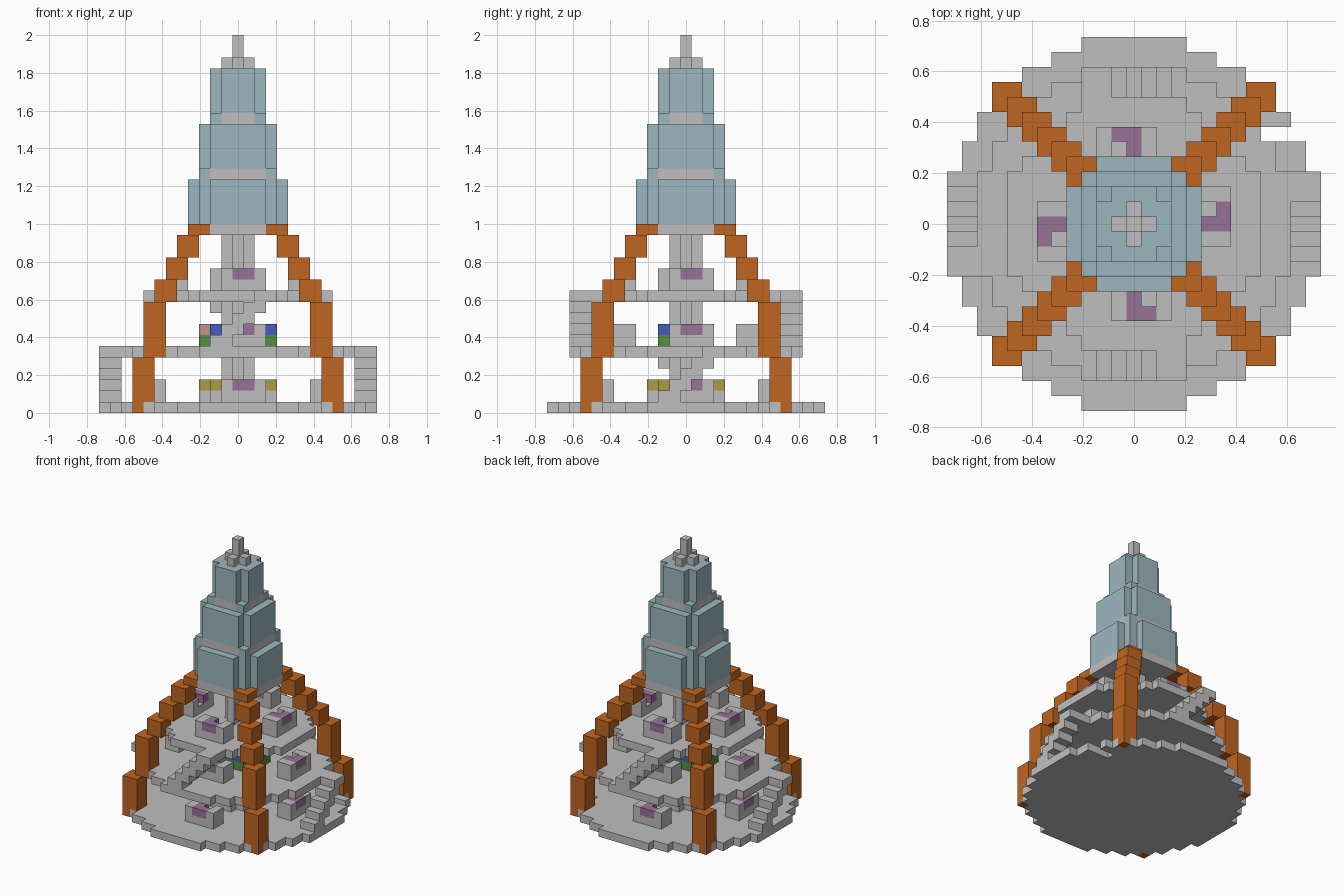
import bpy
import bmesh
from mathutils import Vector

cube = bpy.data.objects.get("Cube")
if cube:
    bpy.data.objects.remove(cube, do_unlink=True)

UNIT = 2 / 34  # edge of one block

COLOURS = {
    "stone_gray": (0.52, 0.52, 0.52),
    "pale_teal": (0.33, 0.48, 0.52),
    "rust_orange": (0.53, 0.13, 0.015),
    "mauve": (0.31, 0.17, 0.31),
    "dull_gold": (0.41, 0.33, 0.07),
    "royal_blue": (0.06, 0.11, 0.54),
    "leaf_green": (0.09, 0.28, 0.05),
    "soft_pink": (0.52, 0.30, 0.26),
}

materials = {}
for name, rgb in COLOURS.items():
    mat = bpy.data.materials.new(name)
    mat.use_nodes = True
    mat.diffuse_color = (*rgb, 1)
    mat.node_tree.nodes["Principled BSDF"].inputs["Base Color"].default_value = (*rgb, 1)
    materials[name] = mat

grid = {}  # block position -> (part, colour)


def put(part, colour, cells):
    for cell in cells:
        grid[cell] = (part, colour)


def disc(limit, z0, z1=None):
    """Blocks whose squared distance from the axis is within limit."""
    z1 = z0 if z1 is None else z1
    span = range(-12, 13)
    return [(x, y, z) for x in span for y in span if x * x + y * y <= limit
            for z in range(z0, z1 + 1)]


def turn(cells, quarters):
    """Rotate blocks about the axis by quarter turns."""
    for _ in range(quarters):
        cells = [(-y, x, z) for x, y, z in cells]
    return cells


# Round floors, with a small gap in the lowest one
put("ground_floor", "stone_gray", disc(154, 0))
for x in (9, 10):
    del grid[(x, 6, 0)]
put("middle_floor", "stone_gray", disc(110, 5))
put("upper_floor", "stone_gray", disc(73, 10))
put("tower_base", "stone_gray", disc(20, 16))

# Core furniture rings
put("lower_ring_base", "stone_gray", disc(10, 1))
put("lower_ring_top", "dull_gold", disc(10, 2))
ring = [c for c in disc(10, 6) if abs(c[1]) < 3]
put("middle_ring_base", "leaf_green", ring)
put("middle_ring_top", "royal_blue", [(x, y, z + 1) for x, y, z in ring])
put("middle_ring_accent", "soft_pink", [(-3, -1, 7), (3, 1, 7)])

# Central column
put("central_column", "stone_gray", disc(1, 1, 15))


# Counters with a coloured corner, facing outwards on each side
def counter(quarters, inner, z):
    outer = inner + 1
    body = [(x, -y, z + h) for x in range(-1, 3) for y in (inner, outer) for h in (0, 1)]
    body.remove((1, -inner, z + 1))
    put("counter", "stone_gray", turn(body, quarters))
    top = [(0, -outer, z + 1), (1, -outer, z + 1), (0, -inner, z + 1)]
    put("counter_accent", "mauve", turn(top, quarters))


for q in range(4):
    counter(q, 7, 1)
    counter(q, 7 if q % 2 else 5, 6)
    counter(q, 5, 11)


# Stairs, five steps each, ending in a landing
def stairs(part, quarters, inner, z):
    steps = [(i - 2 + k, -y, z + i) for i in range(5) for k in (0, 1)
             for y in (inner, inner + 1)]
    put(part, "stone_gray", turn(steps, quarters))


for q in (1, 3):
    stairs("lower_stairs", q, 11, 1)
    stairs("upper_stairs", q - 1, 9, 6)

# Leaning corner ribs: inner block, bottom and top of each segment
RIB = [(8, 1, 4), (7, 5, 9), (6, 10, 11), (5, 12, 13), (4, 14, 15), (3, 16, 16)]
rib = [(9, 9, 0)]
for r, z0, z1 in RIB:
    rib += [(x, y, z) for x in (r, r + 1) for y in (r, r + 1) for z in range(z0, z1 + 1)]
for q in range(4):
    put("corner_rib", "rust_orange", turn(rib, q))

# Stepped tower with gray bands and corner blocks
put("tower_lower_tier", "pale_teal", disc(20, 17, 20))
put("tower_lower_band", "stone_gray", disc(13, 21))
put("tower_middle_tier", "pale_teal", disc(13, 22, 25))
put("tower_upper_band", "stone_gray", disc(5, 26))
put("tower_upper_tier", "pale_teal", disc(5, 27, 30))
for q in range(4):
    put("tower_corner_block", "pale_teal", turn([(3, 3, 21), (2, 2, 26)], q))
put("spire_cross", "stone_gray", disc(1, 31))
put("spire_pole", "stone_gray", disc(0, 32, 33))

AXES = [Vector(a) for a in ((1, 0, 0), (0, 1, 0), (0, 0, 1))]


def build(part, colour, cells):
    """Make one mesh from the exposed sides of the part's blocks."""
    bm = bmesh.new()
    verts = {}

    def corner(p):
        key = tuple(round(2 * v) for v in p)
        if key not in verts:
            verts[key] = bm.verts.new((p + Vector((0, 0, 0.5))) * UNIT)
        return verts[key]

    for cell in cells:
        centre = Vector(cell)
        for i in range(3):
            for sign in (-1, 1):
                n = AXES[i] * sign
                if tuple(int(v) for v in centre + n) in grid:
                    continue
                u = AXES[(i + 1) % 3] / 2
                v = AXES[(i + 2) % 3] / 2 * sign
                mid = centre + n / 2
                bm.faces.new([corner(mid + d) for d in (-u - v, u - v, u + v, v - u)])
    mesh = bpy.data.meshes.new(part)
    bm.to_mesh(mesh)
    bm.free()
    mesh.materials.append(materials[colour])
    bpy.context.collection.objects.link(bpy.data.objects.new(part, mesh))


parts = {}
for cell, key in grid.items():
    parts.setdefault(key, []).append(cell)
for (part, colour), cells in parts.items():
    build(part, colour, cells)
